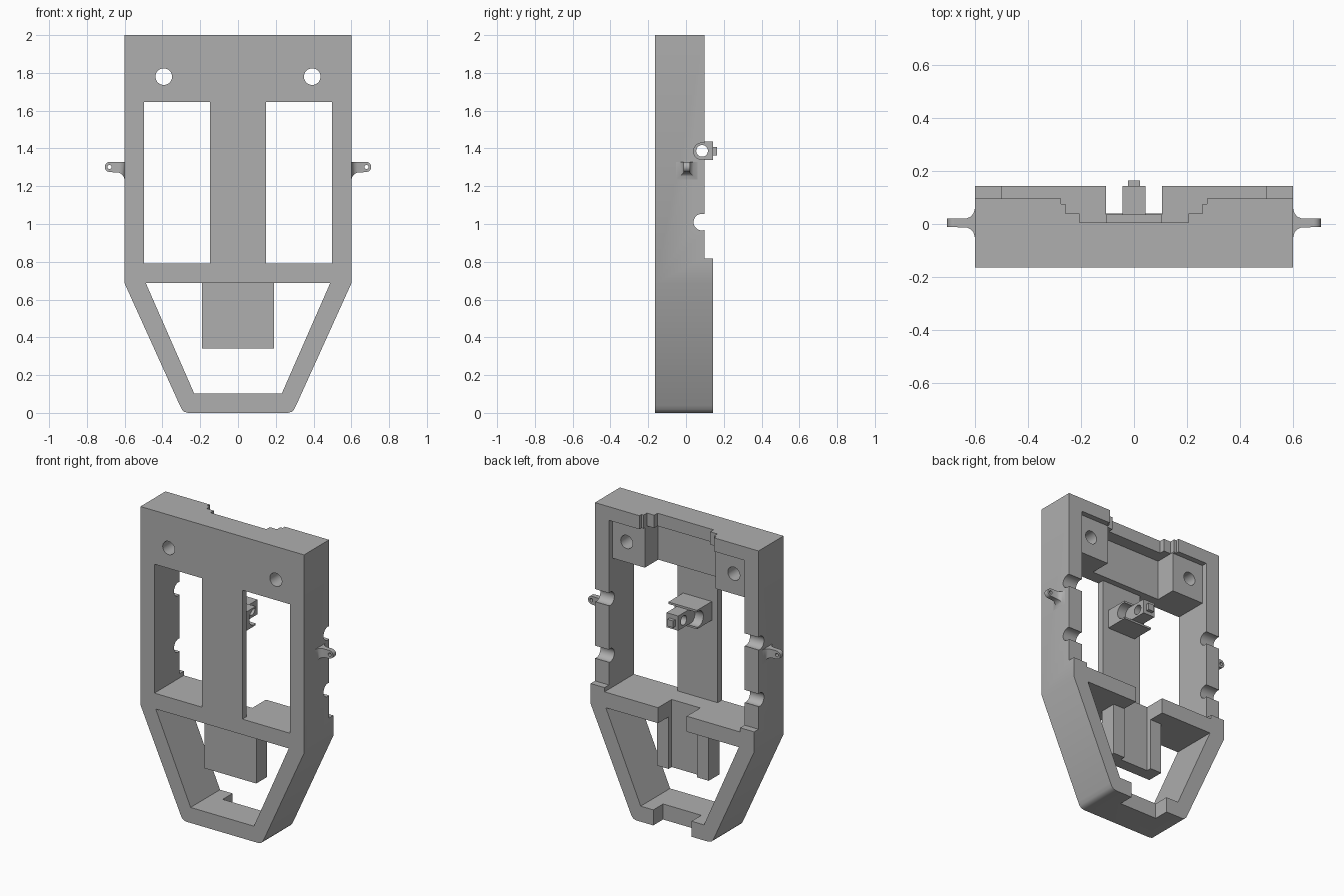
import bpy, bmesh, math
from mathutils import Matrix

if "Cube" in bpy.data.objects:
    bpy.data.objects.remove(bpy.data.objects["Cube"])

grey = bpy.data.materials.new("mid_grey")
grey.diffuse_color = (0.43, 0.43, 0.43, 1)
grey.use_nodes = True
grey.node_tree.nodes["Principled BSDF"].inputs["Base Color"].default_value = grey.diffuse_color


def make(name, bm):
    bmesh.ops.recalc_face_normals(bm, faces=bm.faces)
    me = bpy.data.meshes.new(name)
    bm.to_mesh(me)
    bm.free()
    me.materials.append(grey)
    ob = bpy.data.objects.new(name, me)
    bpy.context.collection.objects.link(ob)
    return ob


def loft(name, rings):
    bm = bmesh.new()
    loops = [[bm.verts.new(p) for p in r] for r in rings]
    n = len(loops[0])
    for a, b in zip(loops, loops[1:]):
        for i in range(n):
            bm.faces.new((a[i], a[(i + 1) % n], b[(i + 1) % n], b[i]))
    bm.faces.new(loops[0])
    bm.faces.new(loops[-1])
    return make(name, bm)


def prism(name, pts, y0, y1):
    return loft(name, [[(x, y, z) for x, z in pts] for y in (y0, y1)])


def box(name, x0, x1, y0, y1, z0, z1):
    return prism(name, [(x0, z0), (x1, z0), (x1, z1), (x0, z1)], y0, y1)


def cyl(name, axis, loc, r, depth, n=32):
    bm = bmesh.new()
    rot = Matrix.Rotation(math.pi / 2, 4, 'Y' if axis == 'x' else 'X')
    bmesh.ops.create_cone(bm, cap_ends=True, segments=n, radius1=r, radius2=r,
                          depth=depth, matrix=Matrix.Translation(loc) @ rot)
    return make(name, bm)


def boolean(ob, tool, op='DIFFERENCE'):
    m = ob.modifiers.new(op, 'BOOLEAN')
    m.operation, m.solver, m.object = op, 'EXACT', tool
    bpy.context.view_layer.objects.active = ob
    bpy.ops.object.modifier_apply(modifier=m.name)
    bpy.data.objects.remove(tool)


def mirrored(pts):
    return pts + [(-x, z) for x, z in reversed(pts)]


# Outer frame: rectangle tapering to a rounded foot
F, B, IN = -0.165, 0.143, 0.4975
frame = prism("frame", mirrored([(0.265, 0), (0.285, 0.006), (0.297, 0.018),
              (0.308, 0.04), (0.6, 0.685), (0.6, 2.0)]), F, B)


def cut(*b):
    boolean(frame, box("cutter", *b))


# Thinner upper back, cavity behind the column and upper recess
cut(-1, 1, 0.097, 1, 0.818, 3)
cut(-IN, IN, -0.12, 1, 0.79, 1.645)
cut(-0.26, 0.26, -0.08, 1, 1.60, 1.915)
# Stepped notch in the top edge
for hw, y in ((0.275, 0.075), (0.258, 0.04), (0.205, 0.005)):
    cut(-hw, hw, y, 1, 1.88, 3)
# Cross bar notch and foot notch
cut(-0.105, 0.105, 0.0, 1, 0.60, 0.85)
cut(-0.14, 0.14, 0.04, 1, -1, 0.2)
# Lower opening
boolean(frame, prism("cutter", mirrored([(0.232, 0.103), (0.488, 0.687)]), -1, 1))
# Windows, corner pads, screw holes, cable notches
for s in (-1, 1):
    a, b = sorted((s * 0.1475, s * IN))
    cut(a, b, -1, 1, 0.79, 1.645)
    a, b = sorted((s * 0.255, s * IN))
    cut(a, b, 0.06, 1, 1.60, 1.91)
    boolean(frame, cyl("cutter", 'y', (s * 0.393, 0, 1.78), 0.044, 1))
    for z in (1.01, 1.385):
        boolean(frame, cyl("cutter", 'x', (s * 0.55, 0.084, z), 0.044, 0.2))

# Hanging plate with two rails and a channel between them
plate = box("hanging_plate", -0.19, 0.19, -0.08, 0.033, 0.342, 0.70)
boolean(plate, box("cutter", -0.105, 0.105, 0.0, 1, 0, 1))

# Centre bracket: cradle arms, stem with cross hole, end peg
bracket = box("centre_bracket", -0.105, 0.105, -0.13, 0.035, 1.325, 1.45)
boolean(bracket, cyl("cutter", 'x', (0, 0.02, 1.387), 0.052, 1))
boolean(bracket, box("stem", -0.043, 0.043, -0.1, B, 1.34, 1.437), 'UNION')
boolean(bracket, cyl("cutter", 'x', (0, 0.085, 1.387), 0.031, 1))
box("bracket_peg", -0.022, 0.022, B - 0.01, 0.165, 1.362, 1.407)

# Flared side lugs with an eyelet
sections = ((0.59, 0.06, 1.233), (0.60, 0.056, 1.235), (0.606, 0.036, 1.252),
            (0.616, 0.024, 1.264), (0.632, 0.017, 1.272), (0.68, 0.016, 1.275))
for s, side in ((-1, "left"), (1, "right")):
    lug = loft(side + "_lug", [[(s * x, 0.004 - w, z), (s * x, 0.004 + w, z),
               (s * x, 0.004 + w, 1.329), (s * x, 0.004 - w, 1.329)]
               for x, w, z in sections])
    boolean(lug, cyl("tip", 'y', (s * 0.678, 0.004, 1.302), 0.027, 0.032, 24), 'UNION')
    boolean(lug, cyl("cutter", 'y', (s * 0.681, 0.004, 1.302), 0.011, 1, 16))

# Smooth shading on curved walls, sharp edges kept
bpy.ops.object.select_all(action='SELECT')
bpy.ops.object.shade_smooth_by_angle(angle=math.radians(30))
